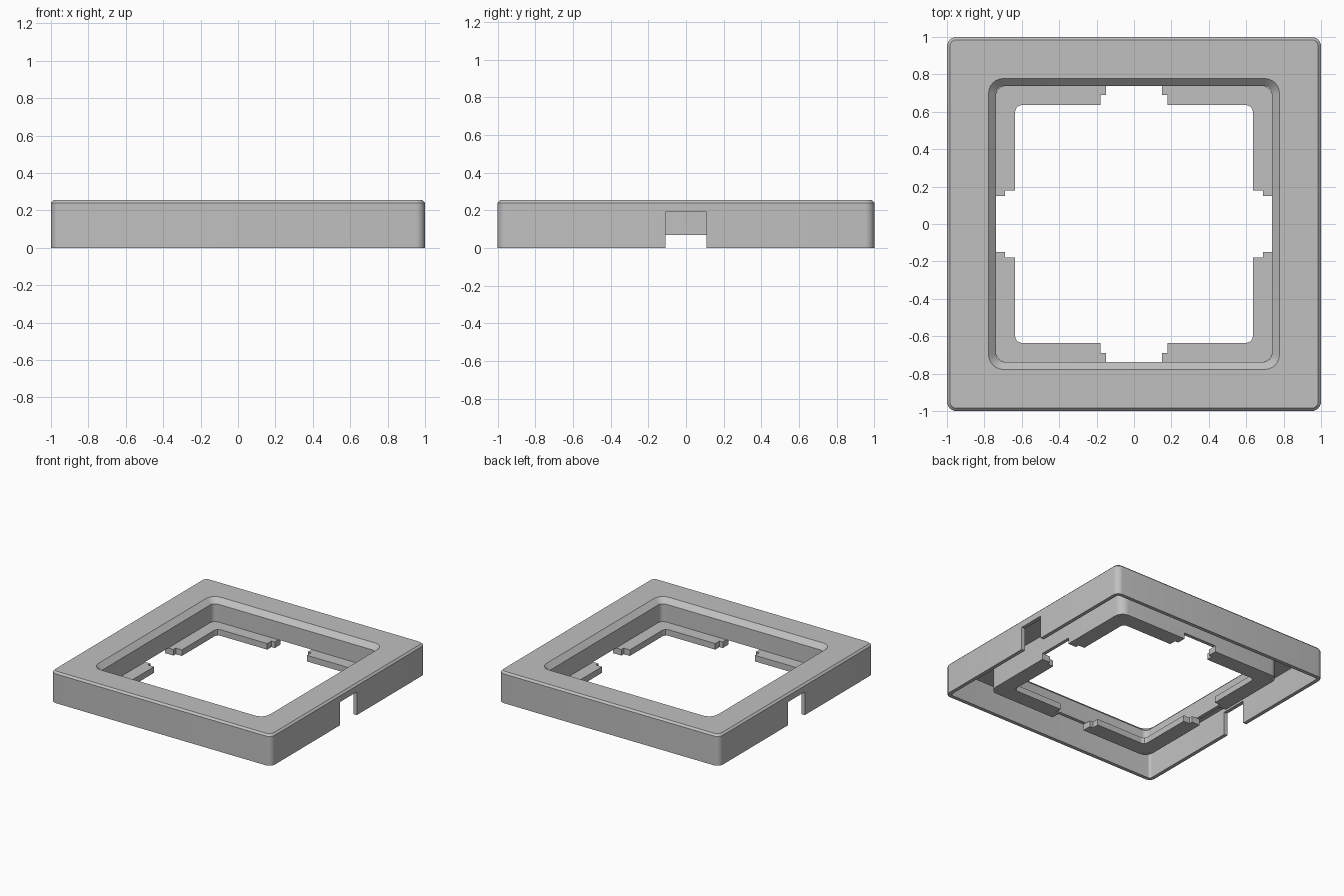
import bpy, bmesh, math

if "Cube" in bpy.data.objects:
    bpy.data.objects.remove(bpy.data.objects["Cube"])

grey = bpy.data.materials.new("light_grey")
grey.diffuse_color = (0.53, 0.53, 0.53, 1)
grey.use_nodes = True
grey.node_tree.nodes["Principled BSDF"].inputs["Base Color"].default_value = grey.diffuse_color


def finish(name, bm):
    bmesh.ops.recalc_face_normals(bm, faces=bm.faces[:])
    me = bpy.data.meshes.new(name)
    bm.to_mesh(me)
    bm.free()
    me.materials.append(grey)
    ob = bpy.data.objects.new(name, me)
    bpy.context.collection.objects.link(ob)
    return ob


def rounded_square(half, r, seg=6):
    pts = []
    for q in range(4):
        a0 = q * math.pi / 2
        sx, sy = [(1, 1), (-1, 1), (-1, -1), (1, -1)][q]
        for i in range(seg + 1):
            a = a0 + i * math.pi / 2 / seg
            pts.append((sx * (half - r) + r * math.cos(a),
                        sy * (half - r) + r * math.sin(a)))
    return pts


# Hollow frame: closed wall section (half width, corner radius, height)
section = [(1, .05, 0), (1, .05, .24), (.985, .035, .255),
           (.778, .08, .255), (.737, .04, .215), (.737, .04, .02),
           (.765, .07, .02), (.765, .07, .225), (.97, .02, .225), (.97, .02, 0)]
bm = bmesh.new()
rings = [[bm.verts.new((x, y, z)) for x, y in rounded_square(h, r)]
         for h, r, z in section]
for k, ring in enumerate(rings):
    nxt = rings[(k + 1) % len(rings)]
    n = len(ring)
    for i in range(n):
        j = (i + 1) % n
        bm.faces.new((ring[i], ring[j], nxt[j], nxt[i]))
frame = finish("frame", bm)


# Cutters: cable notches in the left and right walls, gaps in the inner wall
def add_box(bm, x0, x1, y0, y1, z0, z1):
    vs = bmesh.ops.create_cube(bm, size=1)["verts"]
    for v in vs:
        v.co = (x0 if v.co.x < 0 else x1, y0 if v.co.y < 0 else y1,
                z0 if v.co.z < 0 else z1)


bm = bmesh.new()
for s in (-1, 1):
    xs = sorted((s * .9, s * 1.1))
    add_box(bm, *xs, -.11, .11, -.1, .19)
    a, b = sorted((s * .7, s * .8))
    add_box(bm, a, b, -.15, .15, -.1, .07)
    add_box(bm, -.15, .15, a, b, -.1, .07)
cutter = finish("notch_cutter", bm)
cutter.hide_render = True
cutter.hide_viewport = True
mod = frame.modifiers.new("notches", "BOOLEAN")
mod.operation = "DIFFERENCE"
mod.solver = "EXACT"
mod.object = cutter

# Stepped corner ledges, mirrored to all four corners
half = [(.737, .15), (.69, .15), (.69, .18), (.635, .18), (.635, .605), (.626, .626)]
wall = [(.697, .737), (.725, .725), (.737, .697)]
outline = half + [(y, x) for x, y in half[-2::-1]] + wall
for sx, sy, name in ((1, 1, "back_right"), (-1, 1, "back_left"),
                     (1, -1, "front_right"), (-1, -1, "front_left")):
    bm = bmesh.new()
    face = bm.faces.new([bm.verts.new((sx * x, sy * y, .02)) for x, y in outline])
    ext = bmesh.ops.extrude_face_region(bm, geom=[face])["geom"]
    for v in ext:
        if isinstance(v, bmesh.types.BMVert):
            v.co.z = .07
    finish("ledge_" + name, bm)

# Smooth rounded corners, sharp edges elsewhere
bpy.ops.object.select_all(action="DESELECT")
frame.select_set(True)
bpy.context.view_layer.objects.active = frame
bpy.ops.object.modifier_apply(modifier="notches")
bpy.ops.object.shade_smooth_by_angle(angle=math.radians(30))
